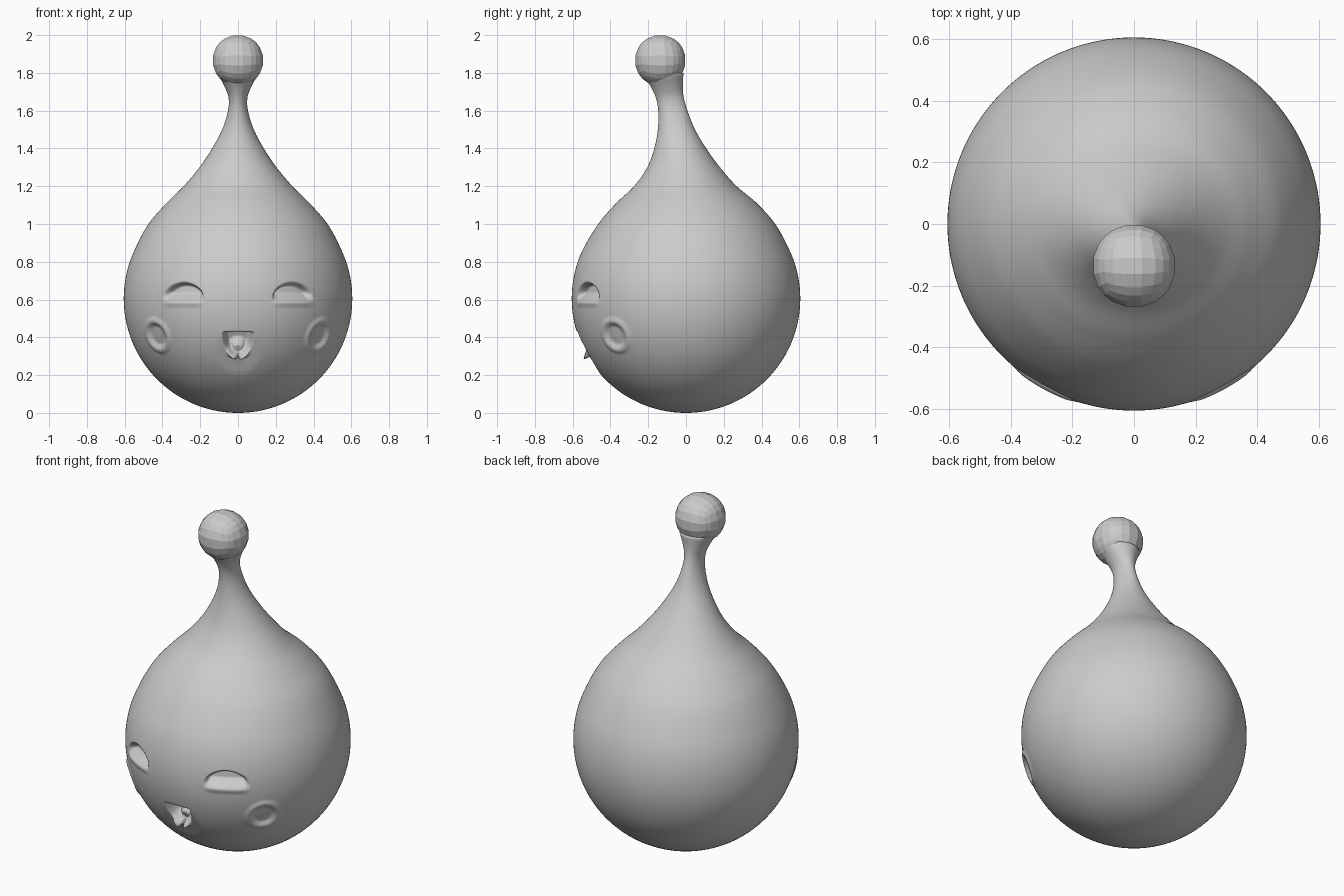
import bpy, bmesh
from math import sin, cos, pi, sqrt, radians, hypot
from mathutils import Vector

if "Cube" in bpy.data.objects:
    bpy.data.objects.remove(bpy.data.objects["Cube"])

R = 0.605                      # belly radius, also its centre height
SEGS = 320

# outline above the belly: height, half width, front y, back y
KEYS = [(0.60, .605, -.605, .605), (0.73, .592, -.592, .592), (0.85, .553, -.553, .553),
        (1.00, .474, -.465, .472), (1.11, .379, -.370, .375), (1.20, .288, -.275, .268),
        (1.30, .204, -.205, .180), (1.40, .137, -.168, .107), (1.50, .084, -.149, .048),
        (1.60, .053, -.147, .008), (1.67, .050, -.160, -.012), (1.73, .072, -.188, -.017),
        (1.79, .103, -.226, -.014), (1.85, .118, -.252, -.012)]


def outline(z):
    """Smooth Hermite interpolation of the outline keys."""
    i = 1
    while i < len(KEYS) - 3 and KEYS[i + 1][0] < z:
        i += 1
    p, a, b, n = KEYS[i - 1], KEYS[i], KEYS[i + 1], KEYS[i + 2]
    h = b[0] - a[0]
    t = (z - a[0]) / h
    res = []
    for k in (1, 2, 3):
        m0 = (b[k] - p[k]) / (b[0] - p[0]) * h
        m1 = (n[k] - a[k]) / (n[0] - a[0]) * h
        res.append((2*t**3 - 3*t**2 + 1) * a[k] + (t**3 - 2*t**2 + t) * m0
                   + (3*t**2 - 2*t**3) * b[k] + (t**3 - t**2) * m1)
    return res


def smooth(a, b, x):
    t = max(0.0, min(1.0, (x - a) / (b - a)))
    return t * t * (3 - 2 * t)


CHEEK = Vector((.43, -.376, .408))


def dent(p):
    """Inward depth of the carved face at a point of the belly."""
    if p.y > -.2 or p.z > .8:
        return 0.0
    x, z, d = abs(p.x), p.z, 0.0
    # smiling eye: sharp arch on top, fading out at the lower lid
    u = (x - .288) / .108
    if abs(u) < 1.15:
        top = .59 + .10 * sqrt(max(0, 1 - u * u))
        d += .045 * smooth(.582, .645, z) * smooth(top + .004, top - .012, z) \
            * smooth(1.05, .75, abs(u))
        d -= .006 * smooth(.03, 0, abs(z - .582)) * smooth(1.1, .6, abs(u))
    # cheek: shallow dimple with a raised rim
    r = (Vector((x, p.y, z)) - CHEEK).length
    d += .012 * smooth(.075, .045, r) - .007 * smooth(.028, 0, abs(r - .083))
    # mouth: open D shape with a tongue and a soft hollow around it
    v = (z - .43) / -.135
    w = .085 * sqrt(max(0, 1 - max(0, v) ** 2.5))
    if z < .43 and v < 1:
        d += .085 * smooth(w, w - .02, x) * smooth(.43, .415, z)
        d -= .045 * smooth(.07, .02, hypot(x, (z - .32) * 1.3))
    d += .010 * smooth(.13, .05, hypot(x, z - .32))
    return d


def finish(name, bm):
    bmesh.ops.recalc_face_normals(bm, faces=bm.faces)
    me = bpy.data.meshes.new(name)
    bm.to_mesh(me)
    bm.free()
    ob = bpy.data.objects.new(name, me)
    bpy.context.collection.objects.link(ob)
    return ob


# droplet body: rings are densest around the face
phis = [radians(48 * i / 30) for i in range(1, 30)] + \
       [radians(48 + 54 * i / 110) for i in range(111)]
levels = [(R - R * cos(a), R * sin(a), -R * sin(a), R * sin(a)) for a in phis]
z0 = levels[-1][0]
for i in range(1, 76):
    z = z0 + (1.80 - z0) * i / 75
    levels.append((z, *outline(z)))

bm = bmesh.new()
rings = []
centre = Vector((0, 0, R))
for z, rx, yf, yb in levels:
    ring = []
    for j in range(SEGS):
        t = 2 * pi * j / SEGS
        a = t - .6 * sin(t)
        p = Vector((rx * sin(a), (yf + yb) / 2 - (yb - yf) / 2 * cos(a), z))
        d = dent(p)
        if d:
            p += (centre - p).normalized() * d
        ring.append(bm.verts.new(p))
    rings.append(ring)
for lo, hi in zip(rings, rings[1:]):
    for j in range(SEGS):
        k = (j + 1) % SEGS
        bm.faces.new((lo[j], lo[k], hi[k], hi[j]))
base = bm.verts.new((0, 0, 0))
for j in range(SEGS):
    bm.faces.new((base, rings[0][(j + 1) % SEGS], rings[0][j]))
bm.faces.new(rings[-1])
for f in bm.faces:
    f.smooth = True
finish("droplet_body", bm)

# faceted knob at the tip: rounded cube with flat faces
bm = bmesh.new()
bmesh.ops.create_cube(bm, size=2)
bmesh.ops.subdivide_edges(bm, edges=bm.edges[:], cuts=4, use_grid_fill=True)
for v in bm.verts:
    v.co = v.co.normalized() * .137 + Vector((0, -.136, 1.866))
finish("tip_knob", bm)
